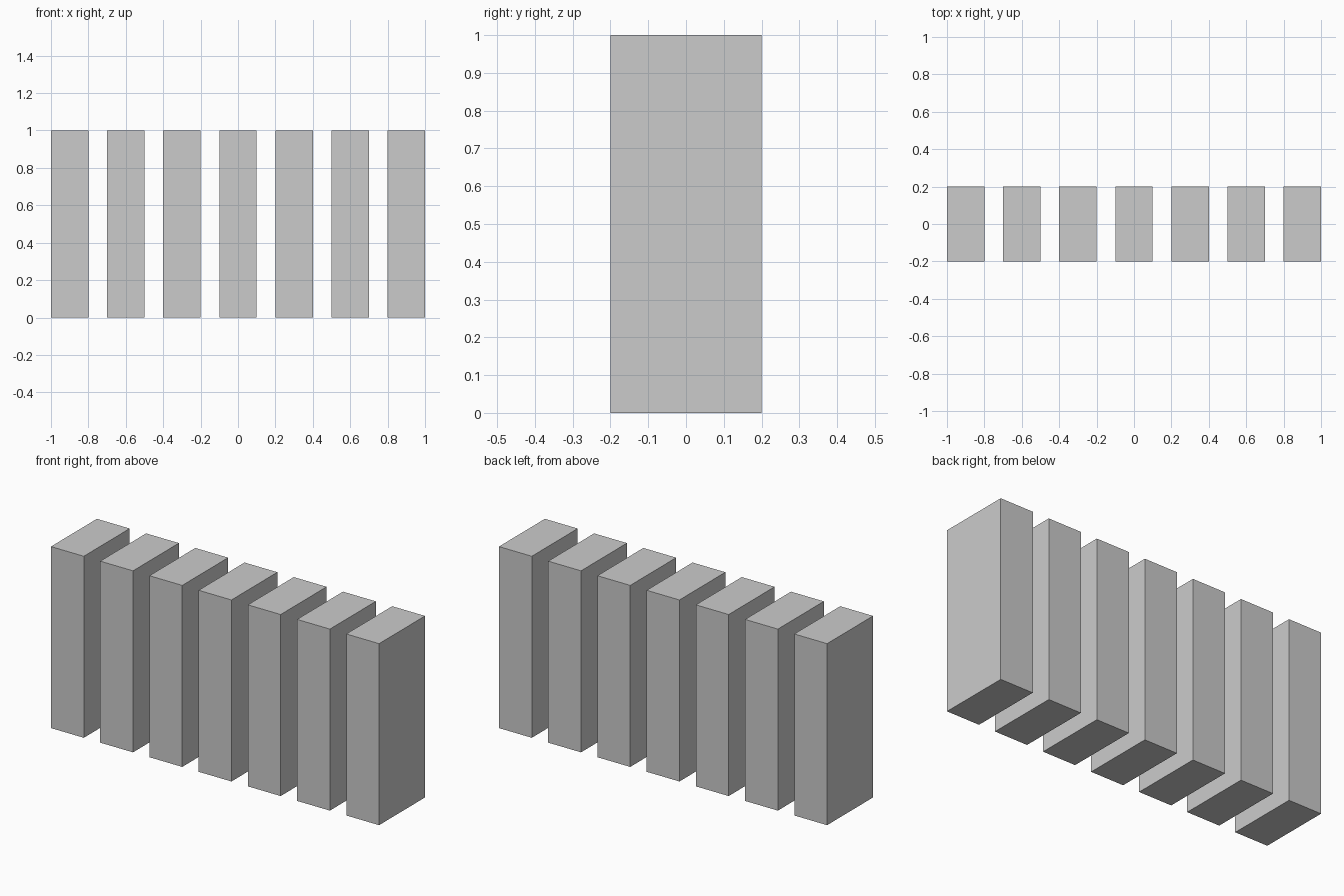
import bpy

if "Cube" in bpy.data.objects:
    bpy.data.objects.remove(bpy.data.objects["Cube"])

COUNT = 7
SPACING = 0.3
SIZE = (0.2, 0.4, 1.0)


def add_slab(name, x):
    bpy.ops.mesh.primitive_cube_add(size=1, location=(x, 0, SIZE[2] / 2))
    slab = bpy.context.object
    slab.name = name
    slab.scale = SIZE
    bpy.ops.object.transform_apply(location=False, rotation=False, scale=True)


# Row of identical upright slabs, centred on x = 0
for i in range(COUNT):
    add_slab(f"slab_{i + 1}", (i - (COUNT - 1) / 2) * SPACING)
